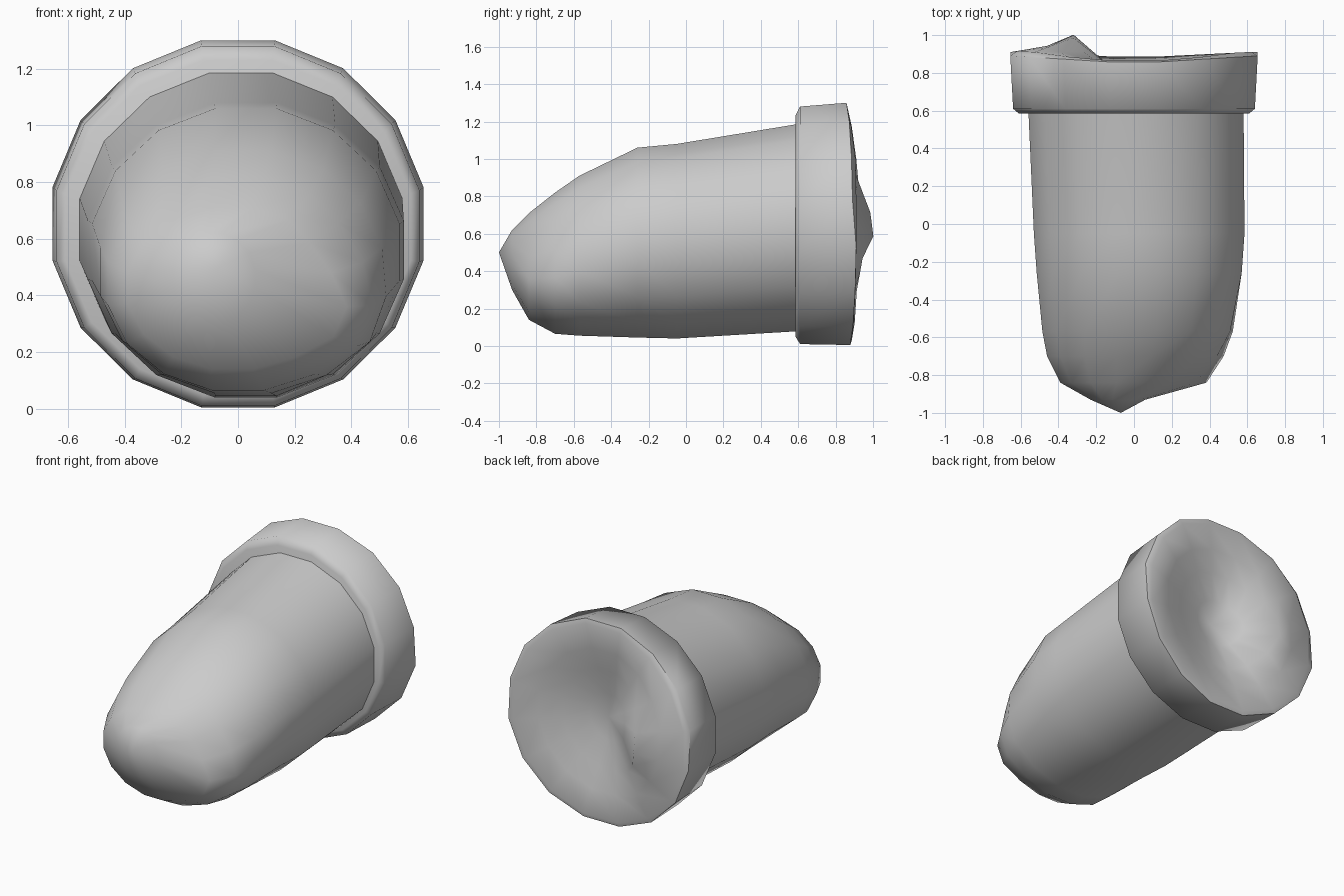
import bpy, bmesh
from math import cos, sin, pi, exp, radians

if "Cube" in bpy.data.objects:
    bpy.data.objects.remove(bpy.data.objects["Cube"])

SIDES = 16


def ring(y, x0, x1, z0, z1):
    """One 16-sided oval section across the y axis, from its extents."""
    cx, cz, rx, rz = (x0 + x1) / 2, (z0 + z1) / 2, (x1 - x0) / 2, (z1 - z0) / 2
    k = cos(pi / SIDES)
    return [(cx + rx * cos(a) / k, y, cz + rz * sin(a) / k)
            for a in ((i + 0.5) * 2 * pi / SIDES for i in range(SIDES))]


def loft(name, rings, start, end, angle):
    """Skin the sections and close both ends with a fan to a point."""
    bm = bmesh.new()
    loops = [[bm.verts.new(p) for p in r] for r in rings]
    for a, b in zip(loops, loops[1:]):
        for i in range(SIDES):
            j = (i + 1) % SIDES
            bm.faces.new((a[i], a[j], b[j], b[i]))
    for loop, tip in ((loops[0], start), (loops[-1], end)):
        t = bm.verts.new(tip)
        for i in range(SIDES):
            bm.faces.new((loop[i], loop[(i + 1) % SIDES], t))
    bmesh.ops.recalc_face_normals(bm, faces=bm.faces)
    me = bpy.data.meshes.new(name)
    bm.to_mesh(me)
    bm.free()
    ob = bpy.data.objects.new(name, me)
    bpy.context.collection.objects.link(ob)
    bpy.ops.object.select_all(action='DESELECT')
    bpy.context.view_layer.objects.active = ob
    ob.select_set(True)
    bpy.ops.object.shade_smooth_by_angle(angle=radians(angle))
    return ob


# Tapered body: y, x extents, z extents
body = [
    (0.62, -0.56, 0.58, 0.08, 1.19),
    (-0.05, -0.53, 0.585, 0.04, 1.08),
    (-0.26, -0.515, 0.57, 0.045, 1.06),
    (-0.57, -0.485, 0.52, 0.055, 0.91),
    (-0.70, -0.46, 0.46, 0.065, 0.82),
    (-0.84, -0.39, 0.35, 0.14, 0.71),
    (-0.93, -0.23, 0.06, 0.30, 0.62),
]
sections = [ring(*b) for b in body]

# Small bump low on the right of the nose, with a dent above it
for s in sections[3:6]:
    for i, (x, y, z) in enumerate(s):
        bump = exp(-((x - 0.33) ** 2 + (z - 0.3) ** 2) / 0.02)
        dent = exp(-((x - 0.35) ** 2 + (z - 0.58) ** 2) / 0.02)
        s[i] = (x + 0.05 * bump - 0.05 * dent, y, z - 0.01 * bump)
loft("body", sections, (0.05, 0.62, 0.63), (-0.07, -1.0, 0.5), 60)

# Collar outer wall with softened edges
collar = [ring(0.585, -0.61, 0.61, 0.05, 1.23),
          ring(0.61, -0.64, 0.64, 0.01, 1.28),
          ring(0.85, -0.655, 0.655, 0.005, 1.30)]
# lean the rim back at the sides and bottom
collar[2] = [(x, y + 0.04 * abs(x) / 0.65 + (0.02 if z < 0.6 else 0), z)
             for x, y, z in collar[2]]

# Dished back face, with a raised fold on the left
for r, y in ((0.62, 0.88), (0.46, 0.85), (0.32, 0.81), (0.15, 0.775)):
    s = []
    for x, _, z in ring(y, -r, r, 0.65 - r, 0.65 + r):
        side = 0.03 * abs(x) / 0.6 - 0.02 * max(0, z - 1.0) / 0.25
        fold = exp(-((x + 0.33) / 0.17) ** 2 - ((z - 0.62) / 0.28) ** 2)
        yy = y + side
        s.append((x, yy + (1.005 - yy) * fold, z))
    collar.append(s)
loft("collar", collar, (0, 0.60, 0.64), (0.03, 0.76, 0.64), 60)
